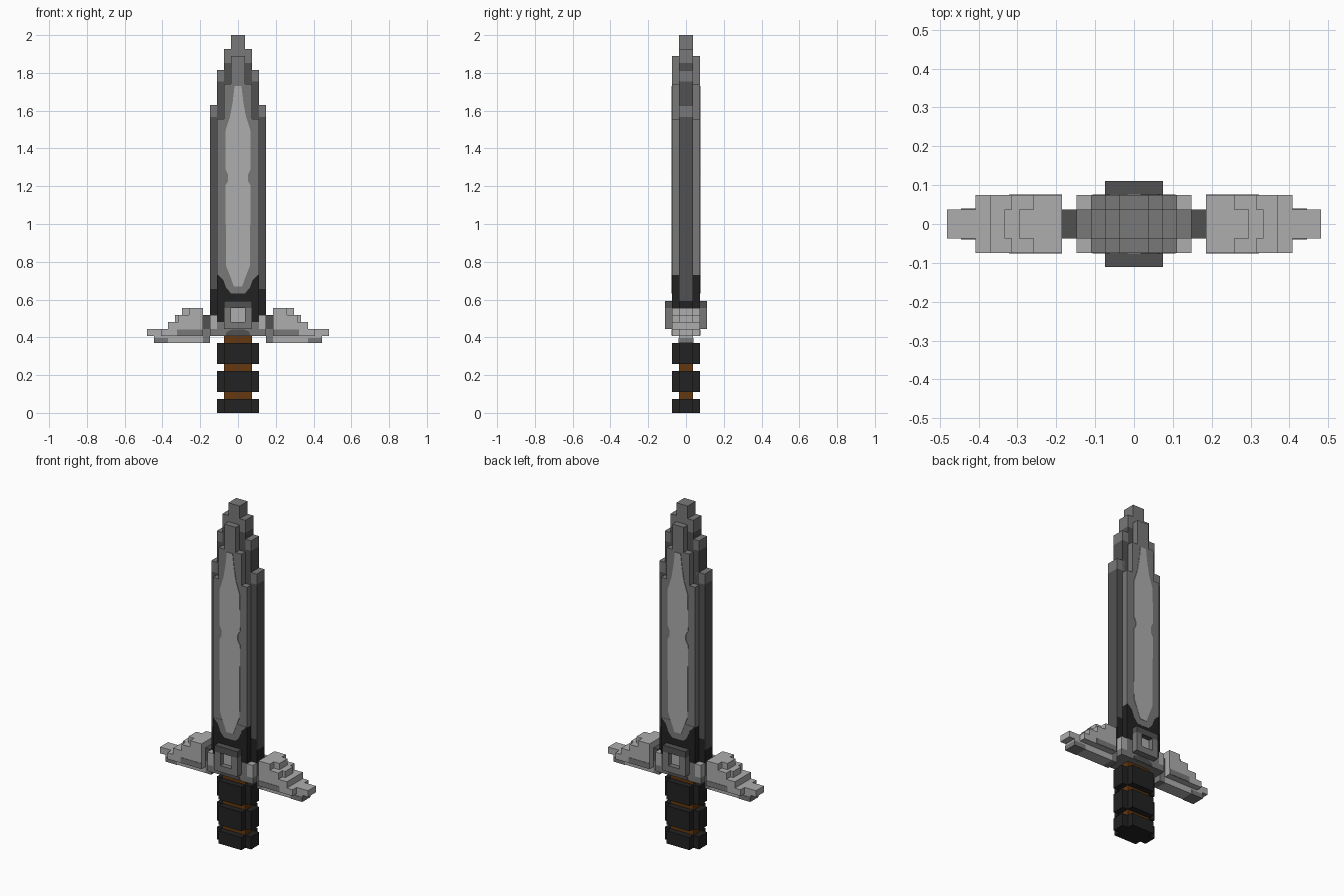
import bpy, bmesh

cube = bpy.data.objects.get("Cube")
if cube:
    bpy.data.objects.remove(cube, do_unlink=True)

U = 2 / 54  # one block


def material(name, rgb):
    m = bpy.data.materials.new(name)
    m.use_nodes = True
    m.diffuse_color = (*rgb, 1)
    m.node_tree.nodes["Principled BSDF"].inputs["Base Color"].default_value = (*rgb, 1)
    return m


LIGHT = material("light steel", (0.42, 0.42, 0.42))
MID = material("mid steel", (0.19, 0.19, 0.19))
DARK = material("dark steel", (0.083, 0.083, 0.083))
BLACK = material("black iron", (0.016, 0.016, 0.016))
BROWN = material("brown leather", (0.13, 0.040, 0.005))


def finish(name, bm, mats, mirror=""):
    bmesh.ops.recalc_face_normals(bm, faces=bm.faces)
    me = bpy.data.meshes.new(name)
    bm.to_mesh(me)
    bm.free()
    for m in mats:
        me.materials.append(m)
    ob = bpy.data.objects.new(name, me)
    bpy.context.scene.collection.objects.link(ob)
    if mirror:
        mod = ob.modifiers.new("Mirror", "MIRROR")
        mod.use_axis = ["X" in mirror, "Y" in mirror, False]
        mod.use_mirror_merge = False
    return ob


def part(name, boxes, mirror=""):
    """Boxes given in blocks: x0, x1, y0, y1, z0, z1, material."""
    bm = bmesh.new()
    mats = []
    for x0, x1, y0, y1, z0, z1, mat in boxes:
        if mat not in mats:
            mats.append(mat)
        verts = bmesh.ops.create_cube(bm, size=1)["verts"]
        for v in verts:
            v.co = (((x0 + x1) / 2 + v.co.x * (x1 - x0)) * U,
                    ((y0 + y1) / 2 + v.co.y * (y1 - y0)) * U,
                    ((z0 + z1) / 2 + v.co.z * (z1 - z0)) * U)
        for f in {f for v in verts for f in v.link_faces}:
            f.material_index = mats.index(mat)
    return finish(name, bm, mats, mirror)


def plate(name, half, depth, mat, thick=0.06):
    """Thin symmetric inlay from its right-hand outline (x, z), front and back."""
    outline = half + [(-x, z) for x, z in reversed(half)]
    bm = bmesh.new()
    face = bm.faces.new([bm.verts.new((x * U, -depth * U, z * U)) for x, z in outline])
    out = bmesh.ops.extrude_face_region(bm, geom=[face])["geom"]
    for v in out:
        if isinstance(v, bmesh.types.BMVert):
            v.co.y -= thick * U
    return finish(name, bm, [mat], "Y")


# Handle: leather core with three black grips
part("handle_core", [(-2, 2, -1, 1, 0.2, 11.5, BROWN)])
for i, (z0, z1) in enumerate([(0, 2), (3, 6), (7, 10)]):
    part(f"handle_grip_{i + 1}", [(-3, 3, -1, 1, z0, z1, BLACK),
                                  (-2, 2, -2, 2, z0, z1, BLACK)])

# Blade: thick stepped ridge, with a black root
part("blade_ridge", [
    (-3, 3, -2, 2, 13, 19.7, BLACK),
    (-3, 3, -2, 2, 19.7, 42, MID),
    (-2, 2, -2, 2, 41, 47, MID),
    (-1, 1, -2, 2, 46, 51, MID)])

# Thin stepped core behind the ridge, up to the tip
part("blade_core", [
    (2, 3, -1, 1, 40, 47.4, DARK), (2, 3, -1, 1, 47.4, 49, MID),
    (1, 2, -1, 1, 45, 50, DARK), (1, 2, -1, 1, 50, 52, MID),
    (0, 1, -1, 1, 48, 54, MID)], "X")

# Cutting edges
part("blade_edge", [
    (2.5, 4, -1, 1, 13, 16, BLACK),
    (2.5, 3.95, -1, 1, 16, 17.7, BLACK), (3.95, 4, -1, 1, 16, 17.7, DARK),
    (2.5, 4, -1, 1, 17.7, 42.3, DARK), (2.5, 4, -1, 1, 42.3, 44, MID)], "X")

# Polished inlays on both blade faces
plate("blade_root_inlay", [(1, 17.1), (1.7, 17.9), (2.1, 19), (2.9, 19.8)], 2, MID, 0.04)
plate("blade_shine", [(0.6, 18.1), (1.1, 19.5), (1.7, 21), (1.8, 32.5), (1.4, 33.2),
                      (1.4, 34), (1.8, 34.8), (1.75, 40.5), (1.1, 42.5),
                      (0.75, 44.5), (0.5, 46.7)], 2, LIGHT, 0.09)

# Collar between blade and handle
part("collar", [
    (-3, 3, -2, 2, 11, 14, MID),
    (3, 4, -2, 2, 11, 12, MID), (-4, -3, -2, 2, 11, 12, MID),
    (3, 4, -2, 2, 12, 14, LIGHT), (-4, -3, -2, 2, 12, 14, LIGHT)])
part("collar_frame", [
    (1, 2, -3, -1.5, 12, 15, MID), (0, 1, -3, -1.5, 12, 13, MID),
    (0, 2, -3, -1.5, 15, 16, DARK)], "XY")
part("collar_gem", [(-1, 1, -2.2, 2.2, 13, 15, LIGHT)])
plate("collar_shadow_inlay", [(1.8, 11.05), (1.6, 11.6), (0.8, 11.95)], 2, DARK)

# Links joining the collar to the wings
part("guard_link", [(3.9, 5, -1, 1, 12, 14, DARK), (4, 5, -1, 1, 10, 12, MID)], "X")

# Stepped guard wings: inner core and lower outer layer
wing = [(5, 12, -1, 1, 10, 11, LIGHT), (5, 13, -1, 1, 11, 12, LIGHT)]
for x, top in [(11, 12), (10, 13), (9, 14), (8, 15)]:
    wing.append((5, x, -1, 1, top - 1, top, LIGHT))
for x, z0, z1 in [(11, 11, 12), (10, 12, 13), (8.5, 13, 14), (7, 14, 15)]:
    wing.append((5, x, -2, 2, z0, z1, LIGHT))
part("guard_wing", wing, "X")

# Grey shading bands on the wings
part("wing_band", [(5, 8.7, -2.06, 2.06, 11.05, 11.9, MID),
                   (10, 12.03, -1.06, 1.06, 9.97, 10.7, MID)], "X")
